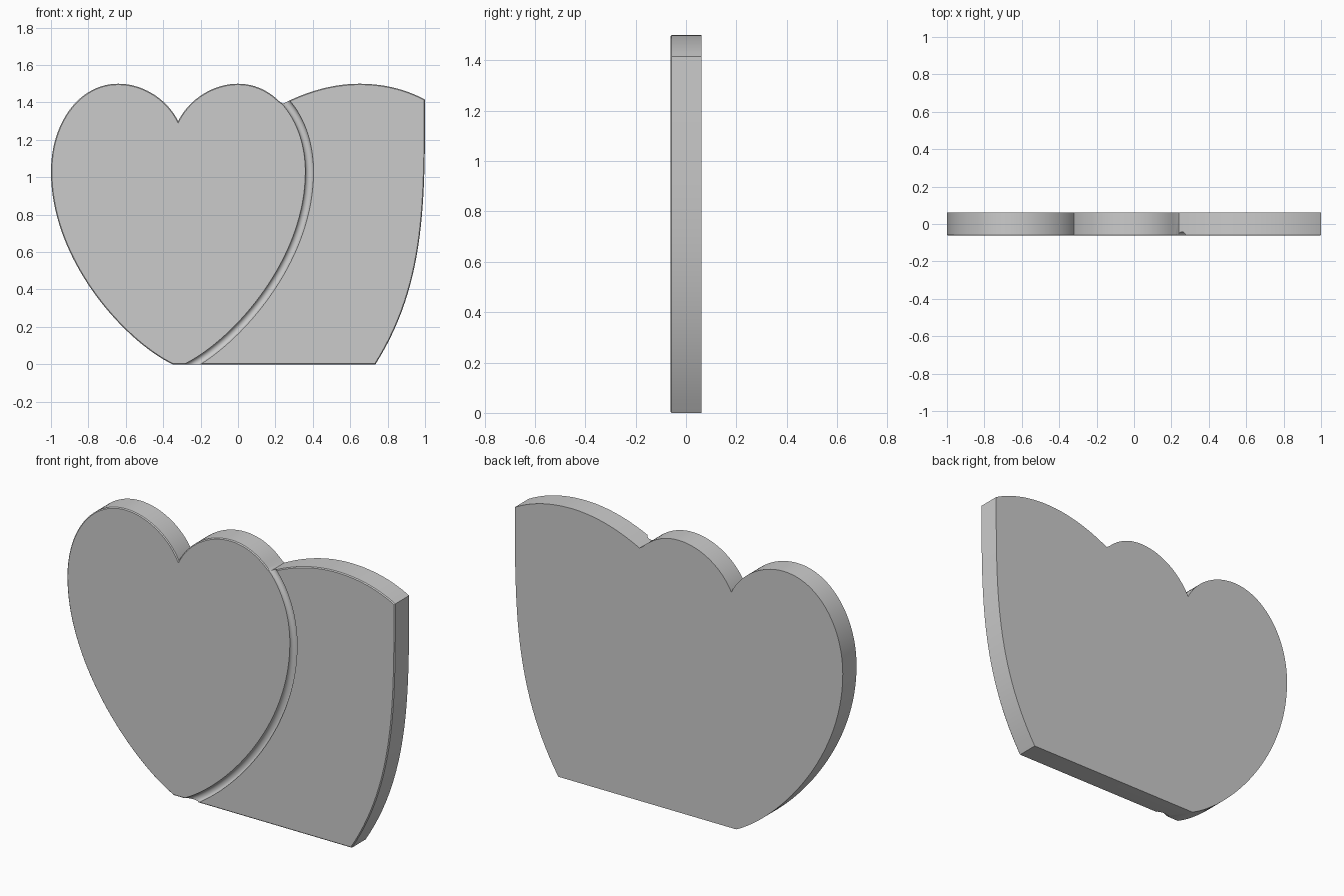
import bpy, bmesh, math
from mathutils import Vector
from mathutils.geometry import interpolate_bezier

if "Cube" in bpy.data.objects:
    bpy.data.objects.remove(bpy.data.objects["Cube"])

HALF = 0.0625    # half thickness
CX = -0.32       # heart centre line


def bez(a, b, c, d, n=28):
    pts = interpolate_bezier(*[Vector((p[0], p[1], 0)) for p in (a, b, c, d)], n)
    return [(p.x, p.y) for p in pts]


def add_object(name, bm):
    bmesh.ops.recalc_face_normals(bm, faces=bm.faces)
    me = bpy.data.meshes.new(name)
    bm.to_mesh(me)
    bm.free()
    ob = bpy.data.objects.new(name, me)
    bpy.context.collection.objects.link(ob)
    return ob


# Half heart, measured from its centre line: notch -> crown -> side -> tip
lobe = bez((0, 1.3), (0.06, 1.42), (0.19, 1.5), (0.32, 1.5), 20)
shoulder = bez((0.32, 1.5), (0.53, 1.5), (0.68, 1.29), (0.68, 1.03))
flank = bez((0.68, 1.03), (0.68, 0.55), (0.28, 0.12), (0.03, 0), 36)
half = lobe + shoulder[1:] + flank[1:]

# Whole silhouette: left half, right lobe up to the panel, then the panel
outline = [(CX - x, z) for x, z in reversed(half)]
outline += [(CX + x, z) for x, z in (lobe + shoulder[1:])[1:] if CX + x < 0.235]
outline += bez((0.24, 1.393), (0.37, 1.46), (0.51, 1.5), (0.65, 1.5), 16)
outline += bez((0.65, 1.5), (0.78, 1.5), (0.9, 1.47), (1.0, 1.415), 16)[1:]
outline += bez((1.0, 1.415), (1.0, 0.85), (1.0, 0.42), (0.735, 0))[1:]

bm = bmesh.new()
front = bm.faces.new([bm.verts.new((x, -HALF, z)) for x, z in outline])
ext = bmesh.ops.extrude_face_region(bm, geom=[front], use_keep_orig=True)
for v in [g for g in ext["geom"] if isinstance(g, bmesh.types.BMVert)]:
    v.co.y = HALF
bmesh.ops.recalc_face_normals(bm, faces=bm.faces)
# Fine softened front rim
rim = [e for e in bm.edges if all(v.co.y < 0 for v in e.verts)]
bmesh.ops.bevel(bm, geom=rim, offset=0.005, segments=1, affect='EDGES')
slab = add_object("heart_headstone", bm)

# Rounded groove following the right side of the heart
path = [Vector((CX + x, 0, z)) for x, z in shoulder[8:] + flank[1:]]
path.append(path[-1] + (path[-1] - path[-2]).normalized() * 0.15)
section = [(0, -0.1)]
for i in range(9):
    a = math.pi * i / 8
    section.append((0.022 - 0.022 * math.cos(a), -HALF + 0.02 * math.sin(a)))
section.append((0.044, -0.1))

bm = bmesh.new()
rings = []
for i, p in enumerate(path):
    t = (path[min(i + 1, len(path) - 1)] - path[max(i - 1, 0)]).normalized()
    out = Vector((-t.z, 0, t.x))
    rings.append([bm.verts.new(p + out * u + Vector((0, y, 0))) for u, y in section])
for r0, r1 in zip(rings, rings[1:]):
    for k in range(len(section)):
        m = (k + 1) % len(section)
        bm.faces.new((r0[k], r0[m], r1[m], r1[k]))
bm.faces.new(rings[0])
bm.faces.new(rings[-1])
cutter = add_object("groove_cutter", bm)
cutter.hide_render = True

bpy.context.view_layer.objects.active = slab
slab.select_set(True)
mod = slab.modifiers.new("groove", 'BOOLEAN')
mod.operation = 'DIFFERENCE'
mod.solver = 'EXACT'
mod.object = cutter
bpy.ops.object.modifier_apply(modifier=mod.name)
bpy.data.objects.remove(cutter)
bpy.ops.object.shade_smooth_by_angle(angle=math.radians(30))
